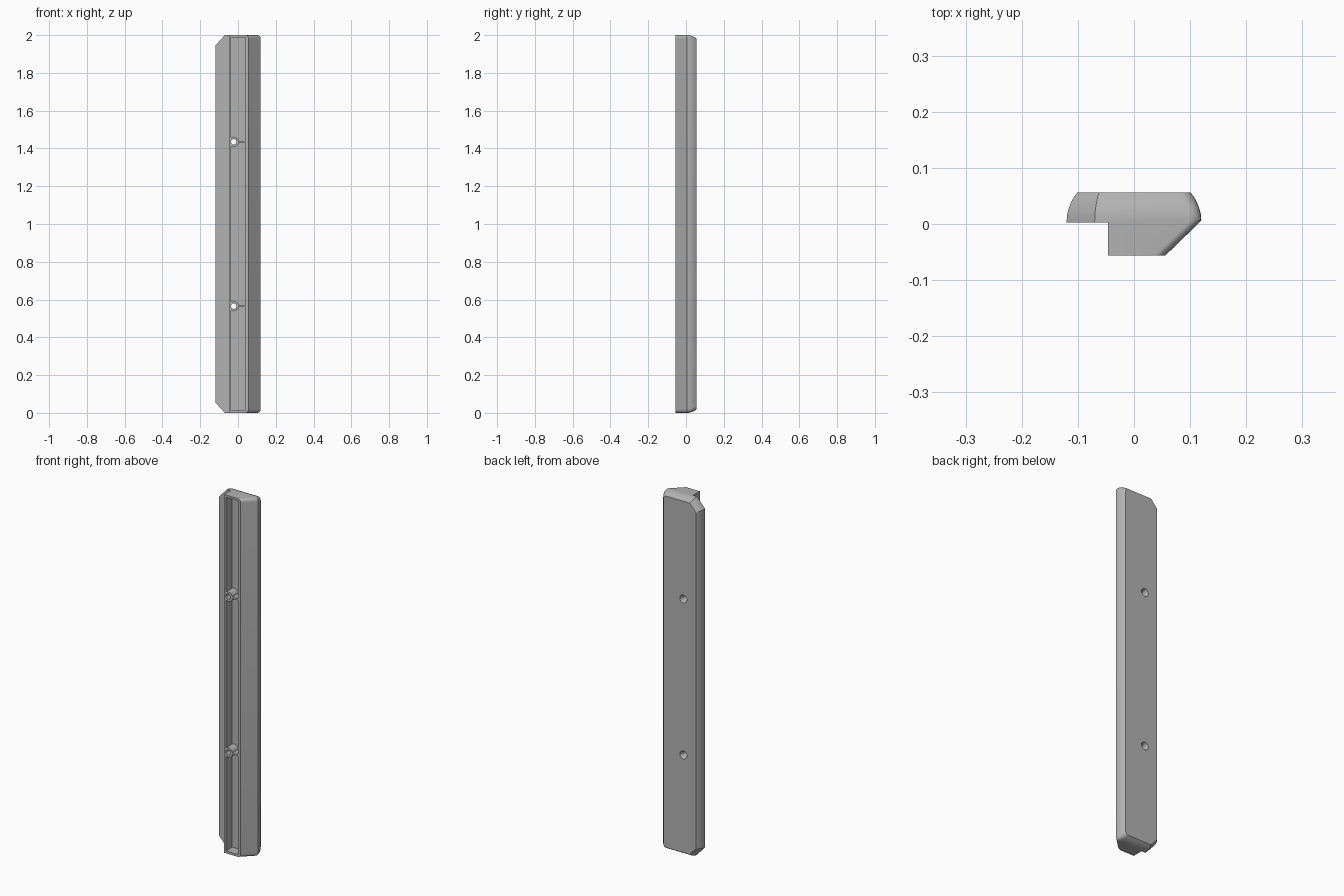
import bpy, bmesh, math
from mathutils import Vector

cube = bpy.data.objects.get("Cube")
if cube:
    bpy.data.objects.remove(cube, do_unlink=True)

gray = bpy.data.materials.new("plain gray")
gray.use_nodes = True
gray.diffuse_color = (0.45, 0.45, 0.45, 1)
gray.node_tree.nodes["Principled BSDF"].inputs["Base Color"].default_value = (0.45, 0.45, 0.45, 1)

HALF_X, HALF_Y, FLOOR_Y = 0.12, 0.056, 0.0
HOLE_X, HOLES = -0.023, (0.565, 1.435)


def loft(name, rings):
    """Solid through equally sized rings of points, capped at both ends."""
    bm = bmesh.new()
    loops = [[bm.verts.new(p) for p in ring] for ring in rings]
    for a, b in zip(loops, loops[1:]):
        for i in range(len(a)):
            j = (i + 1) % len(a)
            bm.faces.new((a[i], a[j], b[j], b[i]))
    bm.faces.new(loops[0])
    bm.faces.new(loops[-1])
    bmesh.ops.recalc_face_normals(bm, faces=bm.faces)
    mesh = bpy.data.meshes.new(name)
    bm.to_mesh(mesh)
    bm.free()
    mesh.materials.append(gray)
    obj = bpy.data.objects.new(name, mesh)
    bpy.context.collection.objects.link(obj)
    return obj


def box(name, x0, x1, y0, y1, z0, z1):
    return loft(name, [[(x0, y, z0), (x1, y, z0), (x1, y, z1), (x0, y, z1)] for y in (y0, y1)])


def disc(x, y, z, radius, left_limit=-1):
    turns = [math.tau * i / 32 for i in range(32)]
    return [(max(x + radius * math.cos(a), left_limit), y, z + radius * math.sin(a)) for a in turns]


def combine(target, tool, operation):
    mod = target.modifiers.new(operation, "BOOLEAN")
    mod.operation, mod.solver, mod.object = operation, "EXACT", tool
    bpy.context.view_layer.objects.active = target
    bpy.ops.object.modifier_apply(modifier=mod.name)
    bpy.data.objects.remove(tool, do_unlink=True)


def outline(y, right, inset):
    """Bar outline: cut corners on the flange side, round corners opposite."""
    r = 0.02
    upper = []
    for i in range(7):
        a = math.pi / 2 * i / 6
        upper.append((right - r + r * math.cos(a), 1 - inset - r + r * math.sin(a)))
    upper += [(-0.07 + 0.4 * inset, 1 - inset), (-HALF_X + inset, 0.945 - 0.4 * inset)]
    points = upper + [(x, -z) for x, z in reversed(upper)]
    return [Vector((x, y, z + 1)) for x, z in points]


# Main bar: sloping front side and softly rounded back edges
rings = [outline(-HALF_Y, 0.056, 0), outline(0.006, HALF_X, 0)]
for y, inset in ((0.018, 0.001), (0.029, 0.004), (0.039, 0.008), (0.048, 0.013), (HALF_Y, 0.019)):
    rings.append(outline(y, HALF_X - inset, inset))
bar = loft("handle_bar", rings)

# Step under the flange, and the long front pocket
combine(bar, box("step_cutter", -0.3, -0.046, -0.3, 0.003, -1, 3), "DIFFERENCE")
combine(bar, box("pocket_cutter", -0.036, 0.04, -0.3, FLOOR_Y, 0.013, 1.987), "DIFFERENCE")

# Screw bosses with a rib to the wall, then countersunk holes
for z in HOLES:
    boss = loft("boss", [disc(HOLE_X, y, z, 0.027, -0.041) for y in (-0.054, 0.01)])
    combine(bar, boss, "UNION")
    combine(bar, box("rib", -0.002, 0.045, -0.053, 0.01, z - 0.005, z + 0.005), "UNION")
    profile = ((-0.1, 0.014), (0.038, 0.014), (HALF_Y, 0.022), (0.07, 0.022))
    combine(bar, loft("hole_cutter", [disc(HOLE_X, y, z, r) for y, r in profile]), "DIFFERENCE")

bpy.ops.object.select_all(action="DESELECT")
bar.select_set(True)
bpy.context.view_layer.objects.active = bar
bpy.ops.object.shade_smooth_by_angle(angle=math.radians(28))
